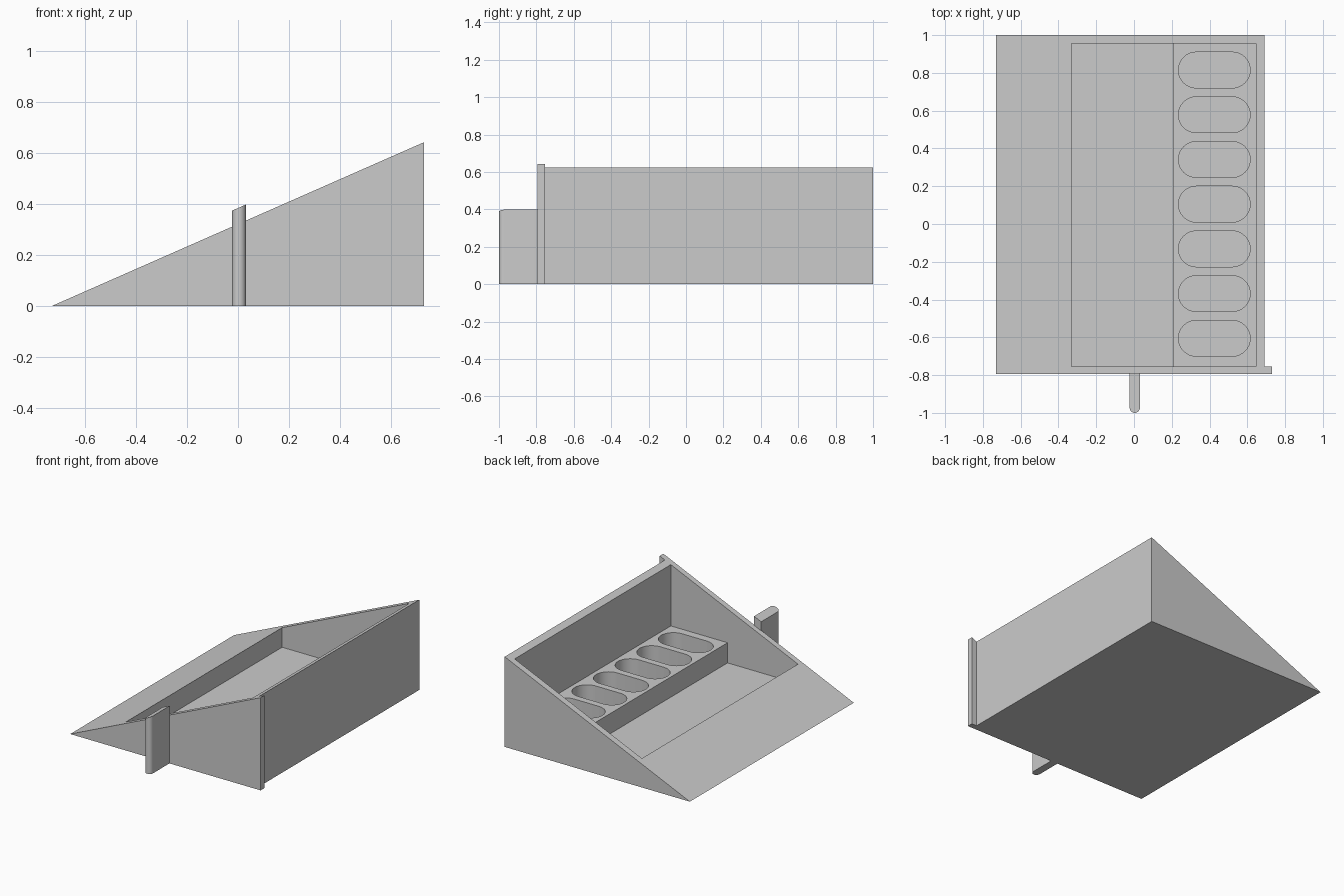
import bpy, bmesh, math
from mathutils import Vector

cube = bpy.data.objects.get("Cube")
if cube:
    bpy.data.objects.remove(cube, do_unlink=True)

grey = bpy.data.materials.new("plain grey")
grey.use_nodes = True
grey.diffuse_color = (0.6, 0.6, 0.6, 1)
grey.node_tree.nodes["Principled BSDF"].inputs["Base Color"].default_value = (0.6, 0.6, 0.6, 1)

TIP, BACK, EDGE = -0.73, 0.69, 0.73      # low tip, tall side, front plate edge
FLOOR, LEDGE = 0.04, 0.18                # tray floor and raised ledge heights
SLOPE = 0.44


def ramp(x):
    return SLOPE * (x - TIP)


def prism(name, base, offset):
    """Closed solid swept from a base polygon along an offset."""
    bm = bmesh.new()
    face = bm.faces.new([bm.verts.new(p) for p in base])
    moved = bmesh.ops.extrude_face_region(bm, geom=[face])["geom"]
    bmesh.ops.translate(bm, vec=Vector(offset),
                        verts=[v for v in moved if isinstance(v, bmesh.types.BMVert)])
    bmesh.ops.recalc_face_normals(bm, faces=bm.faces)
    mesh = bpy.data.meshes.new(name)
    bm.to_mesh(mesh)
    bm.free()
    mesh.materials.append(grey)
    obj = bpy.data.objects.new(name, mesh)
    bpy.context.collection.objects.link(obj)
    return obj


def side_prism(name, profile, y0, y1):
    return prism(name, [(x, y0, z) for x, z in profile], (0, y1 - y0, 0))


def activate(obj):
    bpy.ops.object.select_all(action='DESELECT')
    obj.select_set(True)
    bpy.context.view_layer.objects.active = obj


def boolean(target, tool, operation):
    tool.hide_render = True
    mod = target.modifiers.new(operation.title(), 'BOOLEAN')
    mod.operation, mod.object, mod.solver = operation, tool, 'EXACT'
    activate(target)
    bpy.ops.object.modifier_apply(modifier=mod.name)
    bpy.data.objects.remove(tool, do_unlink=True)


def arc(cx, cy, r, start, end, steps=16):
    return [(cx + r * math.cos(math.radians(start + (end - start) * i / steps)),
             cy + r * math.sin(math.radians(start + (end - start) * i / steps)))
            for i in range(steps + 1)]


# Wedge body: one outline with the front plate lip at the tall side
outline = [(TIP, -0.795), (EDGE, -0.795), (EDGE, -0.755),
           (BACK, -0.755), (BACK, 1), (TIP, 1)]
body = prism("wedge_body", [(x, y, 0) for x, y in outline], (0, 0, 1))
body_top = side_prism("slope_cutter", [(TIP - 0.44, -0.1936), (TIP - 0.44, 1.5),
                                       (1, 1.5), (1, ramp(1))], -1.2, 1.2)
boolean(body, body_top, 'DIFFERENCE')

# Open tray with a stepped floor
boolean(body, side_prism("tray_cutter", [(-0.33, FLOOR), (0.21, FLOOR), (0.21, LEDGE),
                                         (0.645, LEDGE), (0.645, 1), (-0.33, 1)],
                         -0.755, 0.955), 'DIFFERENCE')

# Row of rounded slots in the ledge
R = 0.095
for i in range(7):
    y = 0.815 - i * 0.2367
    loop = arc(0.615 - R, y, R, -90, 90) + arc(0.235 + R, y, R, 90, 270)
    boolean(body, prism("slot_cutter", [(px, py, FLOOR) for px, py in loop],
                        (0, 0, 0.3)), 'DIFFERENCE')

# Upright fin on the front, rounded at its free end, topped parallel to the slope
r, cx = 0.027, 0.004
fin_loop = [(cx + r, -0.79), (cx - r, -0.79)] + arc(cx, -1 + r, r, 180, 360)
fin = prism("front_fin", [(x, y, 0) for x, y in fin_loop], (0, 0, 1))
for v in fin.data.vertices:
    if v.co.z > 0.5:
        v.co.z = ramp(v.co.x) + 0.063

for obj in (body, fin):
    activate(obj)
    bpy.ops.object.shade_smooth_by_angle(angle=math.radians(20))
